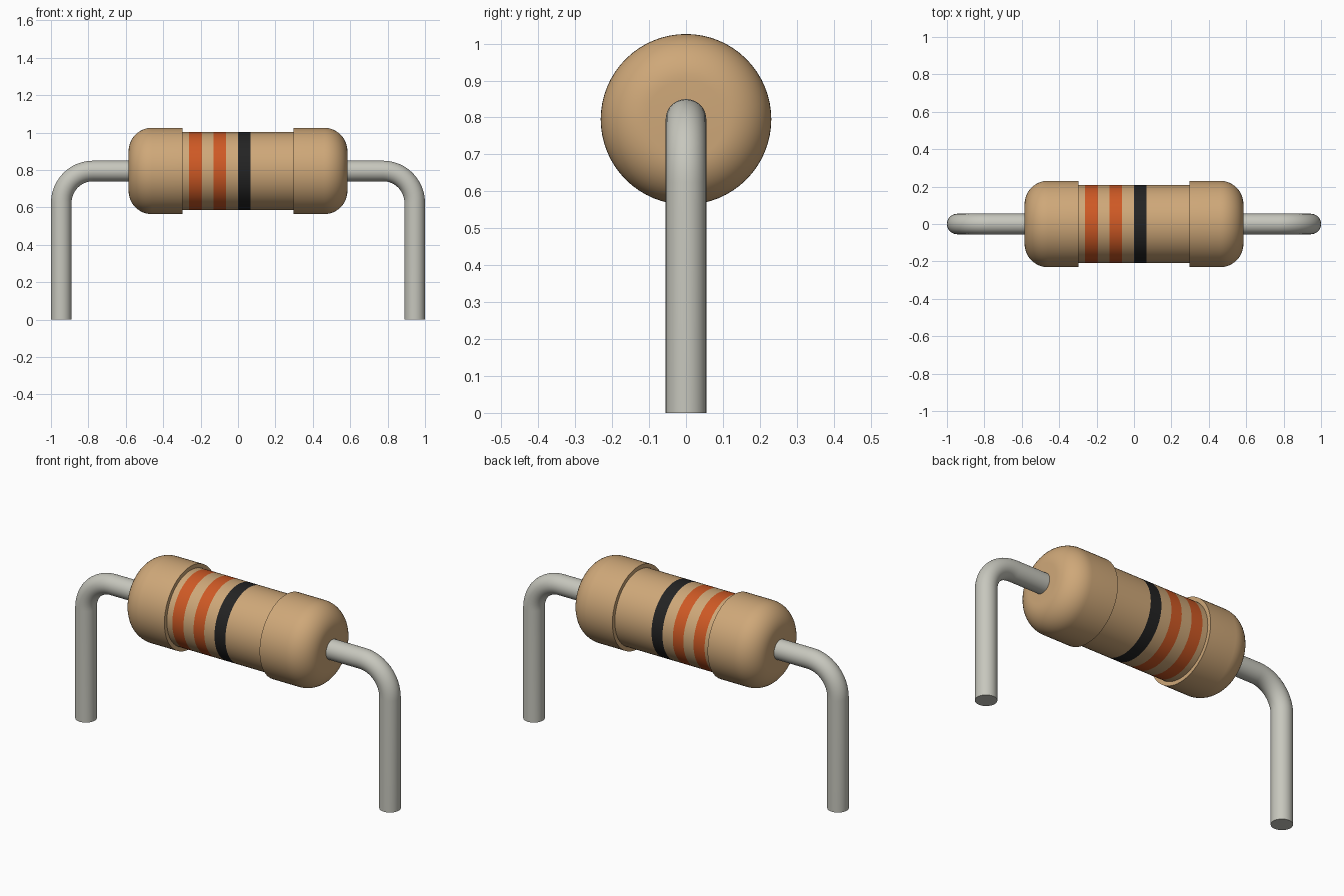
import bpy
import bmesh
import math
from mathutils import Vector

if "Cube" in bpy.data.objects:
    bpy.data.objects.remove(bpy.data.objects["Cube"], do_unlink=True)

AXIS_Z = 0.795      # height of the body axis
CAP_R, CORE_R, WIRE_R = 0.231, 0.209, 0.055
CAP_IN, CAP_OUT, FILLET = 0.296, 0.585, 0.125
LEG_X, BEND_R = 0.945, 0.17


def material(name, rgb, roughness=0.6):
    m = bpy.data.materials.new(name)
    m.use_nodes = True
    m.diffuse_color = (*rgb, 1)
    bsdf = m.node_tree.nodes["Principled BSDF"]
    bsdf.inputs["Base Color"].default_value = (*rgb, 1)
    bsdf.inputs["Roughness"].default_value = roughness
    return m


tan = material("tan", (0.62, 0.39, 0.19))
orange = material("orange", (0.62, 0.10, 0.018))
black = material("black", (0.017, 0.017, 0.017))
metal = material("wire grey", (0.57, 0.57, 0.51), 0.4)


def loft(name, rings, mats, sides=64, pick=None):
    """Skin circles given as (x, z, tilt, radius); pick(x) chooses a material index."""
    bm = bmesh.new()
    loops = []
    for x, z, tilt, r in rings:
        up = Vector((-math.sin(tilt), 0, math.cos(tilt)))
        side = Vector((0, 1, 0))
        loops.append([bm.verts.new(Vector((x, 0, z))
                      + r * (math.cos(a) * up + math.sin(a) * side))
                      for a in (2 * math.pi * i / sides for i in range(sides))])
    for a, b in zip(loops, loops[1:]):
        for i in range(sides):
            j = (i + 1) % sides
            bm.faces.new((a[i], a[j], b[j], b[i]))
    bm.faces.new(loops[0])
    bm.faces.new(loops[-1])
    bmesh.ops.recalc_face_normals(bm, faces=bm.faces)
    if pick:
        for f in bm.faces:
            f.material_index = pick(f.calc_center_median().x)
    mesh = bpy.data.meshes.new(name)
    bm.to_mesh(mesh)
    bm.free()
    for m in mats:
        mesh.materials.append(m)
    obj = bpy.data.objects.new(name, mesh)
    bpy.context.collection.objects.link(obj)
    bpy.ops.object.select_all(action='DESELECT')
    obj.select_set(True)
    bpy.context.view_layer.objects.active = obj
    bpy.ops.object.shade_smooth_by_angle(angle=math.radians(35))
    return obj


# Core with painted bands: (start, end, material index)
bands = [(-0.262, -0.193, 1), (-0.13, -0.064, 1), (0.0, 0.068, 2)]
cuts = [-CAP_IN - 0.02] + [x for b in bands for x in b[:2]] + [CAP_IN + 0.02]


def band_index(x):
    return next((m for a, b, m in bands if a < x < b), 0)


loft("banded_core", [(x, AXIS_Z, 0, CORE_R) for x in cuts],
     [tan, orange, black], pick=band_index)

for label, s in (("left", 1), ("right", -1)):
    # Rounded end cap
    cap = [(s * CAP_IN, AXIS_Z, 0, CAP_R)]
    for i in range(13):
        a = math.pi / 2 * i / 12
        cap.append((s * (CAP_OUT - FILLET + FILLET * math.sin(a)), AXIS_Z, 0,
                    CAP_R - FILLET + FILLET * math.cos(a)))
    loft(label + "_end_cap", cap, [tan])

    # Bent wire lead: straight out, quarter bend, straight down
    lead = [(s * (CAP_OUT - 0.03), AXIS_Z, 0, WIRE_R)]
    for i in range(13):
        a = math.pi / 2 * i / 12
        lead.append((s * (LEG_X - BEND_R + BEND_R * math.sin(a)),
                     AXIS_Z - BEND_R + BEND_R * math.cos(a), -s * a, WIRE_R))
    lead.append((s * LEG_X, 0, -s * math.pi / 2, WIRE_R))
    loft(label + "_wire_lead", lead, [metal], sides=32)
